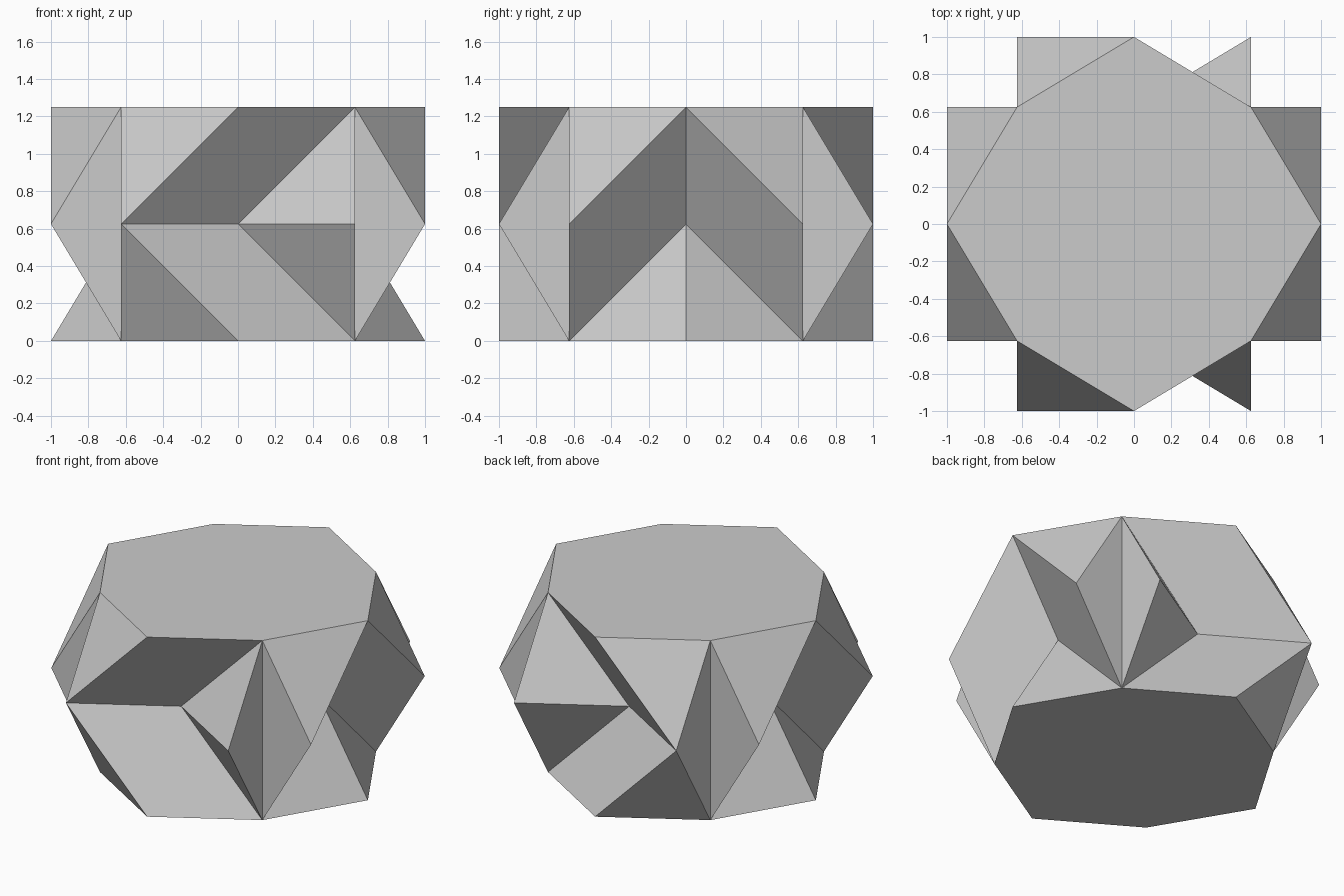
import bpy, bmesh
from mathutils import Vector

if "Cube" in bpy.data.objects:
    bpy.data.objects.remove(bpy.data.objects["Cube"])

C, T = 0.625, 1.0   # half size of the core cube, reach of the star tips
H = 2 * C           # height

# One side seen as a 3x3 grid (u, v): edge midpoints are tips pulled outwards.
# Front and back: swirling pattern; left and right: chevron pattern.
TL, TM, TR = (-1, 1), (0, 1), (1, 1)
ML, MM, MR = (-1, 0), (0, 0), (1, 0)
BL, BM, BR = (-1, -1), (0, -1), (1, -1)
EARS = [(TL, ML, BL), (TR, MR, BR)]
CORNERS = [(TL, TM, ML)]
SWIRL = EARS + CORNERS + [(TM, TR, MM, ML), (TR, MR, MM),
                          (ML, MM, BR, BM), (MM, MR, BR), (ML, BL, BM)]
CHEVRON = EARS + CORNERS + [(TM, TR, MR), (ML, TM, MM, BL), (TM, MR, BR, MM),
                            (BL, MM, BM), (BM, MM, BR)]

bm = bmesh.new()


def add_face(points):
    bm.faces.new([bm.verts.new(p) for p in points])


def add_side(pattern, axis, sign):
    for face in pattern:
        pts = []
        for u, v in face:
            depth = sign * (T if abs(u) + abs(v) == 1 else C)
            p = Vector((0, 0, C + C * v))
            p[axis] = depth
            p[1 - axis] = C * u
            pts.append(p)
        add_face(pts)


# Four walls, mirrored in pairs
for s in (-1, 1):
    add_side(SWIRL, 1, s)
    add_side(CHEVRON, 0, s)

# Octagonal top and bottom
ring = [(0, -T), (C, -C), (T, 0), (C, C), (0, T), (-C, C), (-T, 0), (-C, -C)]
for z in (0, H):
    add_face([(x, y, z) for x, y in ring])

# Weld into one closed faceted solid
bmesh.ops.remove_doubles(bm, verts=bm.verts, dist=1e-4)
bmesh.ops.recalc_face_normals(bm, faces=bm.faces)
mesh = bpy.data.meshes.new("faceted_block")
bm.to_mesh(mesh)
bm.free()
block = bpy.data.objects.new("faceted_block", mesh)
bpy.context.collection.objects.link(block)
